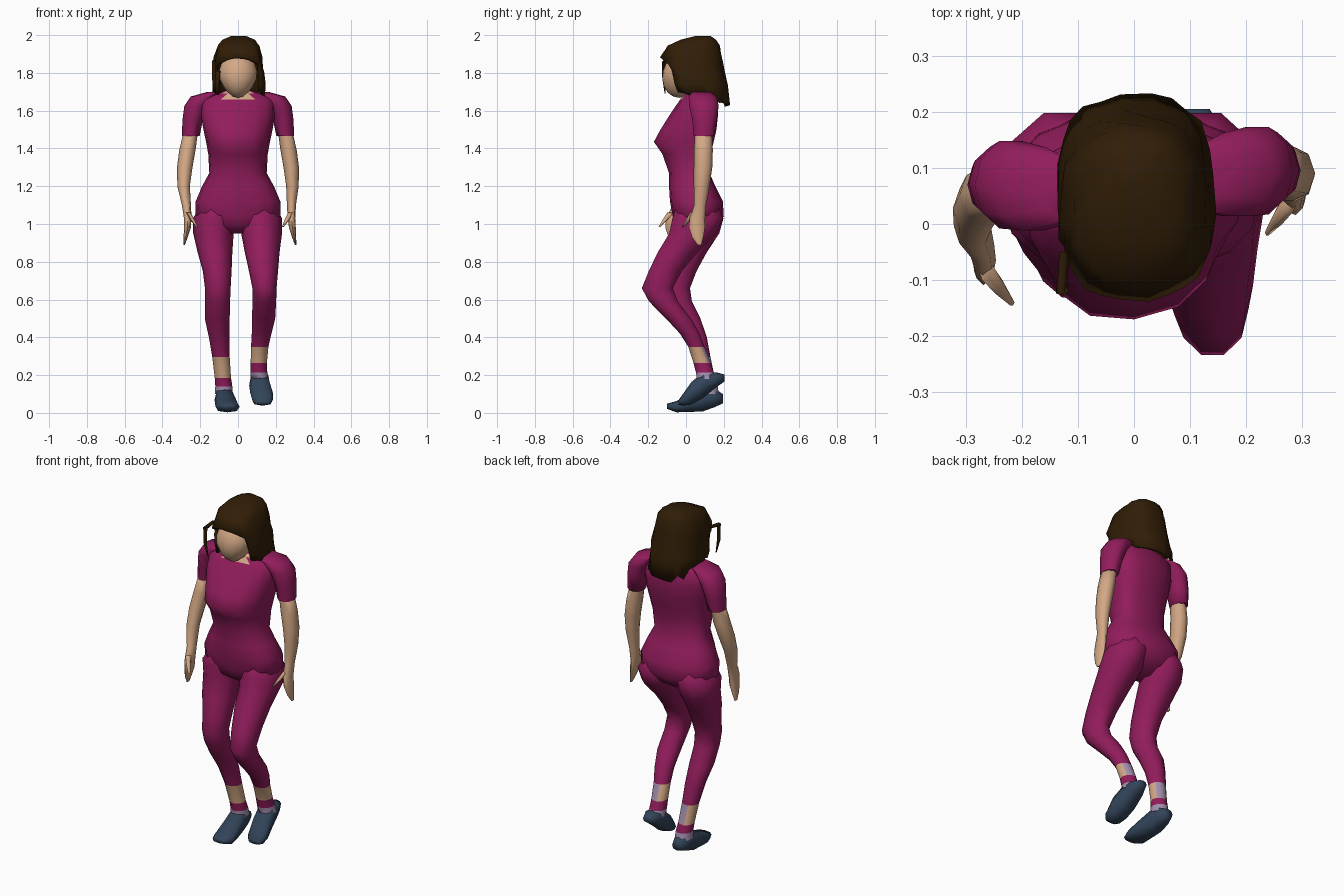
import bpy, bmesh, math, random
from mathutils import Vector

random.seed(4)
cube = bpy.data.objects.get("Cube")
if cube:
    bpy.data.objects.remove(cube)


def material(name, *rgb):
    m = bpy.data.materials.new(name)
    m.use_nodes = True
    m.diffuse_color = (*rgb, 1)
    m.node_tree.nodes["Principled BSDF"].inputs["Base Color"].default_value = (*rgb, 1)
    return m


SUIT = material("magenta cloth", .29, .012, .108)
SKIN = material("skin", .65, .39, .235)
HAIR = material("dark brown hair", .03, .0125, .002)
SHOE = material("slate blue leather", .032, .058, .1)
SOCK = material("pale lilac", .37, .28, .42)


def finish(name, bm, mats, smooth=80):
    bmesh.ops.recalc_face_normals(bm, faces=bm.faces)
    me = bpy.data.meshes.new(name)
    bm.to_mesh(me)
    bm.free()
    ob = bpy.data.objects.new(name, me)
    bpy.context.collection.objects.link(ob)
    for m in mats:
        me.materials.append(m)
    bpy.ops.object.select_all(action='DESELECT')
    ob.select_set(True)
    bpy.context.view_layer.objects.active = ob
    bpy.ops.object.shade_smooth_by_angle(angle=math.radians(smooth))
    return ob


def power(v, p):
    return math.copysign(abs(v) ** p, v)


def skin_rings(bm, rings):
    """Bridge closed point rings and return the rings and the faces of each band."""
    loops = [[bm.verts.new(p) for p in ring] for ring in rings]
    n = len(loops[0])
    return loops, [[bm.faces.new((a[i], a[(i + 1) % n], b[(i + 1) % n], b[i]))
                    for i in range(n)] for a, b in zip(loops, loops[1:])]


def loft(name, rings, mats, n=10, flat=True, rule=None, p=1):
    """Rings are x, y, z, radius across, radius deep; upright rings if not flat."""
    bm = bmesh.new()
    pts = []
    for x, y, z, r, d in rings:
        ring = []
        for i in range(n):
            a = math.tau * i / n
            u, v = r * power(math.cos(a), p), d * power(math.sin(a), p)
            ring.append((x + u, y + v, z) if flat else (x + u, y, z + v))
        pts.append(ring)
    loops, bands = skin_rings(bm, pts)
    for end in (loops[0], loops[-1]):
        bm.faces.new(end)
    if rule:
        for k, band in enumerate(bands):
            for f in band:
                f.material_index = rule(k, f.calc_center_median(), rings[k])
    return finish(name, bm, mats)


# Torso: z, half width, front y, back y, twist
bm = bmesh.new()
profile = [(1.71, .06, .0, .11, 0), (1.69, .12, -.01, .14, .03), (1.66, .195, -.03, .16, .06),
           (1.58, .198, -.085, .17, .08), (1.50, .184, -.135, .16, .1), (1.435, .17, -.17, .145, .1),
           (1.37, .158, -.125, .13, .08), (1.27, .152, -.09, .125, .04), (1.20, .19, -.09, .155, 0),
           (1.12, .224, -.085, .195, 0), (1.04, .225, -.07, .2, 0), (.99, .15, -.055, .16, 0),
           (.95, .08, .0, .1, 0)]
rings = []
for z, r, front, back, twist in profile:
    ring = []
    for i in range(16):
        a = math.tau * i / 16
        s = power(math.sin(a), .85)
        x = r * power(math.cos(a), .8)
        y = .05 + s * ((back - .05) if s > 0 else (.05 - front))
        ring.append((x * math.cos(twist), y + x * math.sin(twist), z))
    rings.append(ring)
loops, bands = skin_rings(bm, rings)
bm.faces.new(loops[0])
bm.faces.new(loops[-1])
for f in bands[0] + bands[1]:
    c = f.calc_center_median()
    f.material_index = int(abs(c.x) < .07 and c.y < .03)
finish("bodysuit_torso", bm, [SUIT, SKIN])


# Legs, with bare ankle, cuff and sock bands at the bottom
def ankle_rule(k, c, ring):
    left = 11 - k
    if left == 0:
        return 2
    if left == 2:
        return 2 if c.y > ring[1] + .03 and c.x > ring[0] - .01 else 1
    return 0


left_leg = [(.105, .06, 1.11, .08, .11), (.12, .063, 1.03, .113, .142), (.125, .035, .95, .108, .13),
            (.128, -.045, .85, .092, .11), (.135, -.11, .75, .077, .092), (.14, -.152, .66, .064, .086),
            (.14, -.12, .59, .062, .08), (.135, -.04, .5, .062, .07), (.125, .02, .42, .052, .055),
            (.115, .055, .35, .046, .045), (.11, .085, .265, .043, .048), (.11, .1, .215, .045, .05),
            (.115, .11, .18, .05, .055)]
right_leg = [(-.105, .06, 1.11, .08, .11), (-.125, .065, 1.03, .115, .14), (-.13, .06, .95, .107, .122),
             (-.122, .01, .85, .092, .105), (-.11, -.03, .75, .076, .09), (-.107, -.055, .66, .068, .08),
             (-.108, -.04, .59, .066, .075), (-.11, .01, .5, .066, .07), (-.1, .055, .4, .054, .058),
             (-.09, .085, .295, .046, .047), (-.08, .11, .185, .043, .045), (-.075, .12, .14, .045, .05),
             (-.075, .125, .1, .048, .052)]
loft("left_leg", left_leg, [SUIT, SKIN, SOCK], rule=lambda k, c, r: 0 if k < 9 else ankle_rule(k, c, r))
loft("right_leg", right_leg, [SUIT, SKIN, SOCK], rule=lambda k, c, r: 0 if k < 9 else ankle_rule(k, c, r))

# Shoes, from heel to toe; the left heel is lifted
loft("left_shoe", [(.11, .205, .185, .025, .018), (.112, .16, .175, .048, .04), (.115, .09, .145, .056, .066),
                   (.125, .03, .105, .06, .06), (.13, -.015, .07, .055, .032), (.13, -.04, .055, .035, .012)],
     [SHOE], n=8, flat=False, p=.75)
loft("right_shoe", [(-.075, .195, .075, .028, .025), (-.075, .15, .08, .046, .05), (-.072, .09, .07, .052, .062),
                    (-.062, .02, .05, .06, .045), (-.055, -.05, .033, .064, .03), (-.055, -.1, .035, .04, .014)],
     [SHOE], n=8, flat=False, p=.75)

# Arms: short sleeve, bare arm with hand, thumb; the right forearm swings forward
sleeve = [(.11, .08, 1.7, .05, .05), (.18, .088, 1.675, .07, .078), (.22, .095, 1.625, .064, .082),
          (.24, .098, 1.55, .054, .068), (.25, .095, 1.465, .047, .056)]
arm = [(.248, .092, 1.5, .038, .045), (.268, .092, 1.39, .043, .05), (.282, .09, 1.3, .041, .049),
       (.288, .083, 1.2, .033, .042), (.283, .075, 1.1, .024, .032), (.283, .06, 1.03, .02, .042),
       (.288, .058, .98, .018, .042), (.297, .062, .93, .011, .03), (.305, .07, .89, .004, .012)]
thumb = [(.278, .04, 1.06, .013, .02), (.258, .012, 1.02, .012, .014), (.238, -.015, .985, .005, .006)]


def place(rings, s):
    out = []
    for x, y, z, r, d in rings:
        swing = 0
        if s < 0:
            swing = .025 + .1 * max(0, min(1, (1.45 - z) / .4))
            x -= .02 * max(0, min(1, (1.2 - z) / .2))
        out.append((s * x, y - swing, z, r, d))
    return out


for side, s in (("left", 1), ("right", -1)):
    loft(side + "_sleeve", place(sleeve, s), [SUIT])
    loft(side + "_arm", place(arm, s), [SKIN], n=8)
    loft(side + "_thumb", place(thumb, s), [SKIN], n=6)

# Neck and head
loft("neck", [(0, .045, 1.64, .06, .05), (0, .03, 1.7, .05, .05), (0, .02, 1.78, .05, .055)], [SKIN])
bm = bmesh.new()
bmesh.ops.create_uvsphere(bm, u_segments=14, v_segments=9, radius=1)
for v in bm.verts:
    taper = 1 + .25 * min(0, v.co.z)
    v.co = Vector((v.co.x * .105 * taper, v.co.y * .1 - .025 + .01 * v.co.z, v.co.z * .12 + 1.788))
finish("head", bm, [SKIN])

# Hair shell, open over the face: z, half width, front y, back y
bm = bmesh.new()
N = 24
rows = [(1.995, .04, .05, .13), (1.975, .085, -.03, .16), (1.945, .112, -.1, .175), (1.885, .13, -.14, .185),
        (1.81, .136, -.125, .2), (1.74, .142, -.11, .217), (1.685, .136, -.09, .23)]
last = len(rows) - 1
rings = []
for k, (z, r, front, back) in enumerate(rows):
    ring = []
    for i in range(N):
        a = math.tau * (i + .5) / N
        s = power(math.sin(a), .75)
        wob = 1 + random.uniform(-.04, .04)
        x = r * power(math.cos(a), .8) * wob + .003
        y = (front + back) / 2 + s * (back - front) / 2 * wob
        drop = 0
        if k == last:
            drop = .05 * max(0, s) ** 2 + random.uniform(-.02, .02)
        elif k == 3 and s < 0:
            drop = 3 * x * x
        ring.append((x, y, z - drop))
    rings.append(ring)
loops, bands = skin_rings(bm, rings)
bm.faces.new(loops[0])
gone = [f for band in bands[3:] for f in band
        if f.calc_center_median().y < -.055 and abs(f.calc_center_median().x) < .118]
bmesh.ops.delete(bm, geom=gone, context='FACES')
hair = finish("hair", bm, [HAIR], 60)
thick = hair.modifiers.new("thickness", 'SOLIDIFY')
thick.thickness = .015

# Loose lock hanging in front of the right cheek
loft("lock_root", [(-.125, -.05, 1.865, .01, .01), (-.13, -.125, 1.852, .01, .012)], [HAIR], n=5, flat=False)
loft("loose_lock", [(-.128, -.118, 1.86, .012, .01), (-.13, -.118, 1.77, .011, .008),
                    (-.118, -.11, 1.69, .003, .003)], [HAIR], n=5)
